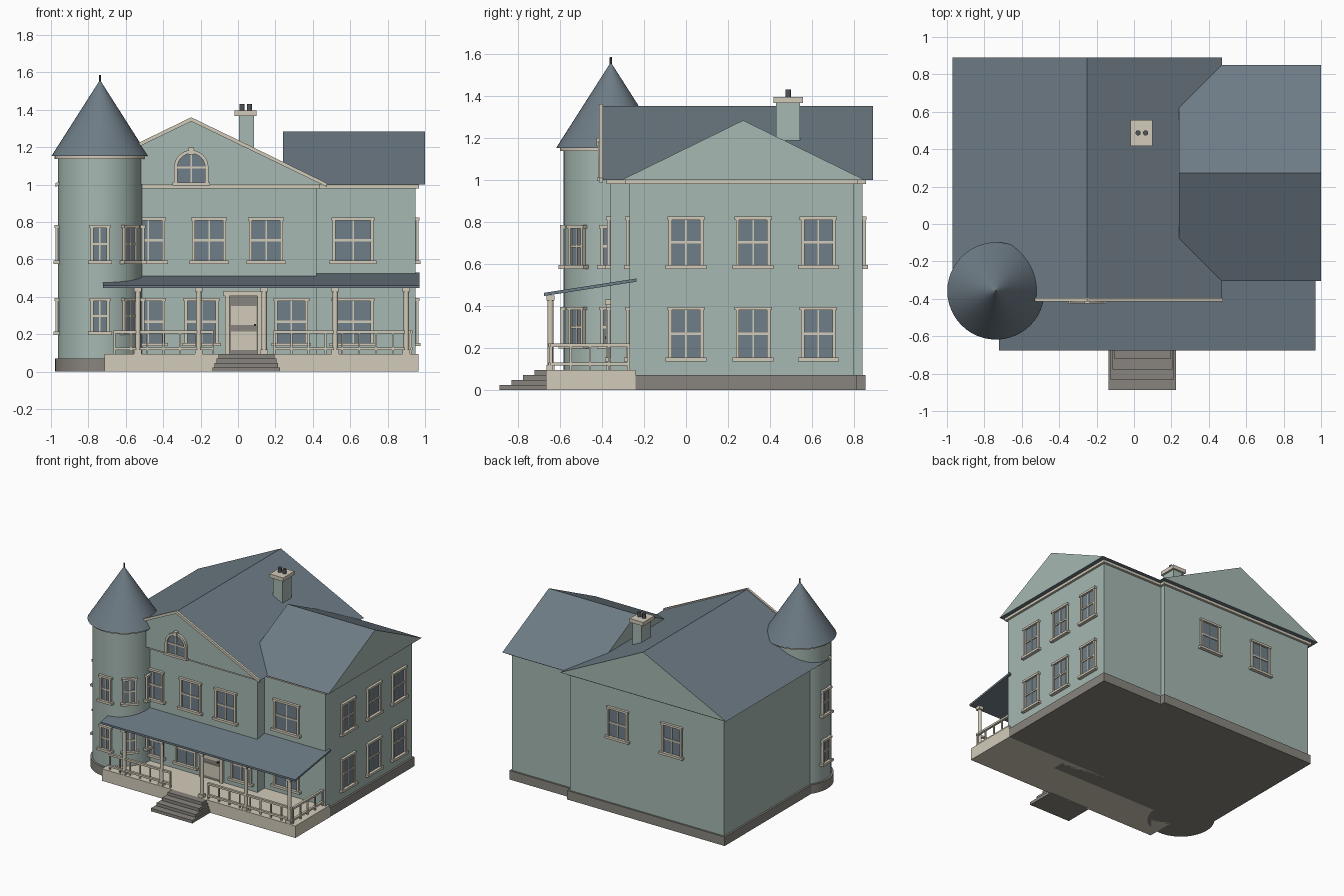
import bpy, bmesh, math
from mathutils import Matrix, Vector

cube = bpy.data.objects.get("Cube")
if cube:
    bpy.data.objects.remove(cube)


def material(name, rgb):
    m = bpy.data.materials.new(name)
    m.use_nodes = True
    m.diffuse_color = (*rgb, 1)
    m.node_tree.nodes["Principled BSDF"].inputs["Base Color"].default_value = (*rgb, 1)
    return m


GREEN = material("sage green wall", (0.38, 0.48, 0.44))
ROOF = material("slate roof", (0.155, 0.20, 0.235))
CREAM = material("cream trim", (0.65, 0.60, 0.49))
STONE = material("stone", (0.25, 0.235, 0.21))
GLASS = material("window glass", (0.16, 0.21, 0.25))
DARK = material("dark metal", (0.08, 0.09, 0.10))


def box_into(bm, lo, hi, mat=0, M=Matrix()):
    lo, hi = Vector(lo), Vector(hi)
    T = M @ Matrix.Translation((lo + hi) / 2) @ Matrix.Diagonal((*(hi - lo), 1))
    verts = bmesh.ops.create_cube(bm, size=1, matrix=T)["verts"]
    for f in {f for v in verts for f in v.link_faces}:
        f.material_index = mat


def finish(bm, name, mats, smooth=False):
    bmesh.ops.recalc_face_normals(bm, faces=bm.faces[:])
    me = bpy.data.meshes.new(name)
    bm.to_mesh(me)
    bm.free()
    for m in mats:
        me.materials.append(m)
    ob = bpy.data.objects.new(name, me)
    bpy.context.collection.objects.link(ob)
    if smooth:
        bpy.ops.object.select_all(action="DESELECT")
        ob.select_set(True)
        bpy.context.view_layer.objects.active = ob
        bpy.ops.object.shade_smooth_by_angle(angle=math.radians(35))
    return ob


def box(name, lo, hi, mat):
    bm = bmesh.new()
    box_into(bm, lo, hi)
    return finish(bm, name, [mat])


def cone(name, x, y, z0, z1, r0, r1, mat, n=48):
    bm = bmesh.new()
    bmesh.ops.create_cone(bm, cap_ends=True, segments=n, radius1=r0, radius2=r1, depth=z1 - z0,
                          matrix=Matrix.Translation((x, y, (z0 + z1) / 2)))
    return finish(bm, name, [mat], True)


def prism(name, profile, a, b, place, mats, cap=0):
    """Extrude a 2D profile from a to b; place maps (u, v, t) to a point."""
    bm = bmesh.new()
    rings = [[bm.verts.new(place(u, v, t)) for u, v in profile] for t in (a, b)]
    for ring in rings:
        bm.faces.new(ring).material_index = cap
    n = len(profile)
    for i in range(n):
        j = (i + 1) % n
        bm.faces.new((rings[0][i], rings[0][j], rings[1][j], rings[1][i]))
    return finish(bm, name, mats)


def along_x(u, v, t):
    return (t, u, v)


def along_y(u, v, t):
    return (u, t, v)


def window(name, x, y, z0, z1, w, angle):
    """Framed sash window; angle 0 faces the front."""
    M = Matrix.Translation((x, y, 0)) @ Matrix.Rotation(math.radians(angle), 4, "Z")
    bm = bmesh.new()
    h, t, zm = w / 2, 0.016, (z0 + z1) / 2
    box_into(bm, (-h, -0.004, z0), (h, 0.01, z1), 1, M)
    for s in (-1, 1):
        a, b = sorted((s * h, s * (h - t)))
        box_into(bm, (a, -0.016, z0), (b, 0.01, z1), 0, M)
    box_into(bm, (-h - 0.006, -0.02, z1 - t), (h + 0.006, 0.01, z1), 0, M)
    box_into(bm, (-h - 0.015, -0.026, z0 - 0.004), (h + 0.015, 0.01, z0 + 0.014), 0, M)
    box_into(bm, (-0.004, -0.009, z0), (0.004, 0.01, z1), 0, M)
    box_into(bm, (-h, -0.011, zm - 0.006), (h, 0.01, zm + 0.006), 0, M)
    return finish(bm, name, [CREAM, GLASS])


# Walls, foundation and cornice of the two blocks
blocks = {"main": (-0.92, -0.36, 0.42, 0.84), "wing": (0.3, -0.27, 0.95, 0.80)}
for label, (x0, y0, x1, y1) in blocks.items():
    box(label + "_walls", (x0, y0, 0.05), (x1, y1, 0.99), GREEN)
    for part, e, z0, z1, mat in (("foundation", 0.014, 0, 0.07, STONE),
                                 ("cornice", 0.018, 0.98, 1.0, CREAM)):
        box(label + "_" + part, (x0 - e, y0 - e, z0), (x1 + e, y1 + e, z1), mat)

# Gabled roofs with wall-coloured ends
prism("main_roof", [(-0.97, 1.0), (0.47, 1.0), (-0.25, 1.352)], -0.40, 0.89, along_y, [ROOF, GREEN], 1)
prism("wing_roof", [(-0.305, 1.0), (0.85, 1.0), (0.272, 1.283)], 0.24, 1.0, along_x, [ROOF, GREEN], 1)
for side, xe in (("left", 0.475), ("right", -0.975)):
    prism(side + "_gable_trim", [(-0.25, 1.36), (xe, 1.008), (xe, 0.988), (-0.25, 1.338)],
          -0.414, -0.396, along_y, [CREAM])

# Arched gable window
def arch(r, z0, zc, n=16):
    return [(-0.25 + r, z0)] + [(-0.25 + r * math.cos(math.pi * i / n), zc + r * math.sin(math.pi * i / n))
                                for i in range(n + 1)] + [(-0.25 - r, z0)]


outer, inner = arch(0.092, 1.0, 1.092), arch(0.074, 1.0, 1.092)
prism("arch_frame", outer + inner[::-1], -0.42, -0.395, along_y, [CREAM])
prism("arch_glass", inner, -0.406, -0.395, along_y, [GLASS])
bm = bmesh.new()
box_into(bm, (-0.255, -0.412, 1.0), (-0.245, -0.4, 1.17))
box_into(bm, (-0.33, -0.412, 1.085), (-0.17, -0.4, 1.097))
box_into(bm, (-0.265, -0.426, 1.16), (-0.235, -0.4, 1.198))
box_into(bm, (-0.35, -0.424, 0.995), (-0.15, -0.4, 1.012))
finish(bm, "arch_bars", [CREAM])

# Round corner tower
TX, TY, TR = -0.738, -0.358, 0.225
cone("tower_foundation", TX, TY, 0, 0.07, 0.24, 0.24, STONE)
cone("tower_wall", TX, TY, 0.05, 1.15, TR, TR, GREEN)
cone("tower_cornice", TX, TY, 1.137, 1.156, 0.243, 0.243, CREAM)
cone("tower_roof", TX, TY, 1.152, 1.555, 0.26, 0.003, ROOF)
cone("tower_finial", TX, TY, 1.53, 1.585, 0.006, 0.005, DARK, 8)

# Windows on both storeys
UP, LOW = (0.58, 0.825), (0.14, 0.395)
for x in (-0.48, -0.155, 0.15):
    window("front_upper_window", x, -0.36, *UP, 0.18, 0)
for x in (-0.48, -0.195, 0.285):
    window("front_lower_window", x, -0.36, *LOW, 0.18, 0)
for z in (UP, LOW):
    window("wing_front_window", 0.615, -0.27, *z, 0.22, 0)
    for y in (0.0, 0.32, 0.63):
        window("wing_side_window", 0.95, y, *z, 0.165, 90)
for x in (-0.47, 0.0):
    window("back_window", x, 0.84, *UP, 0.175, 180)
for a in (-90, 0, 45, 90):
    d = math.radians(a)
    r = TR - 0.002
    for z in ((0.58, 0.785), (0.2, 0.395)):
        window("tower_window", TX + r * math.sin(d), TY - r * math.cos(d), *z, 0.1, a)

# Front door
bm = bmesh.new()
box_into(bm, (-0.045, -0.365, 0.09), (0.105, -0.35, 0.41), 1)
for s in (-0.07, 0.105):
    box_into(bm, (s, -0.38, 0.09), (s + 0.025, -0.35, 0.42))
box_into(bm, (-0.078, -0.385, 0.405), (0.138, -0.35, 0.43))
for z0, z1 in ((0.115, 0.215), (0.25, 0.35)):
    box_into(bm, (-0.038, -0.371, z0), (0.098, -0.36, z1))
box_into(bm, (0.085, -0.385, 0.243), (0.097, -0.36, 0.255), 2)
finish(bm, "front_door", [CREAM, STONE, DARK])

# Porch floor, steps and sloping roof
box("porch_floor", (-0.715, -0.667, 0.0), (0.965, -0.24, 0.094), CREAM)
for i in range(4):
    g = 0.01 * i
    box("porch_step", (-0.135 + g, -0.887 + 0.055 * i, 0), (0.225 - g, -0.65, 0.0235 * (i + 1)), STONE)
prism("porch_roof", [(-0.675, 0.447), (-0.675, 0.462), (-0.235, 0.53), (-0.235, 0.515)],
      -0.722, 0.97, along_x, [ROOF])

# Porch posts with base and capital blocks
for x in (-0.535, -0.21, 0.14, 0.52, 0.9):
    cone("porch_post", x, -0.645, 0.09, 0.45, 0.014, 0.014, CREAM, 16)
    for z0, z1 in ((0.09, 0.118), (0.425, 0.45)):
        box("porch_post_block", (x - 0.02, -0.665, z0), (x + 0.02, -0.625, z1), CREAM)

# Porch railings
def railing(name, p, q, count):
    p, q = Vector(p), Vector(q)
    M = Matrix.Translation((*p, 0)) @ Matrix.Rotation(math.atan2(q.y - p.y, q.x - p.x), 4, "Z")
    length = (q - p).length
    bm = bmesh.new()
    for z in (0.205, 0.115):
        box_into(bm, (0, -0.009, z), (length, 0.009, z + 0.015), 0, M)
    for i in range(count + 1):
        u = 0.005 + (length - 0.01) * i / count
        box_into(bm, (u - 0.005, -0.005, 0.094), (u + 0.005, 0.005, 0.21), 0, M)
    finish(bm, name, [CREAM])


railing("left_front_railing", (-0.665, -0.645), (-0.13, -0.645), 6)
railing("right_front_railing", (0.19, -0.645), (0.925, -0.645), 8)
railing("side_railing", (0.925, -0.645), (0.925, -0.27), 4)

# Chimney with cap and two pots
box("chimney_shaft", (0.005, 0.428, 1.0), (0.085, 0.543, 1.37), GREEN)
box("chimney_cap", (-0.018, 0.417, 1.366), (0.1, 0.556, 1.395), CREAM)
for x in (0.022, 0.062):
    cone("chimney_pot", x, 0.487, 1.39, 1.43, 0.014, 0.014, DARK, 12)
